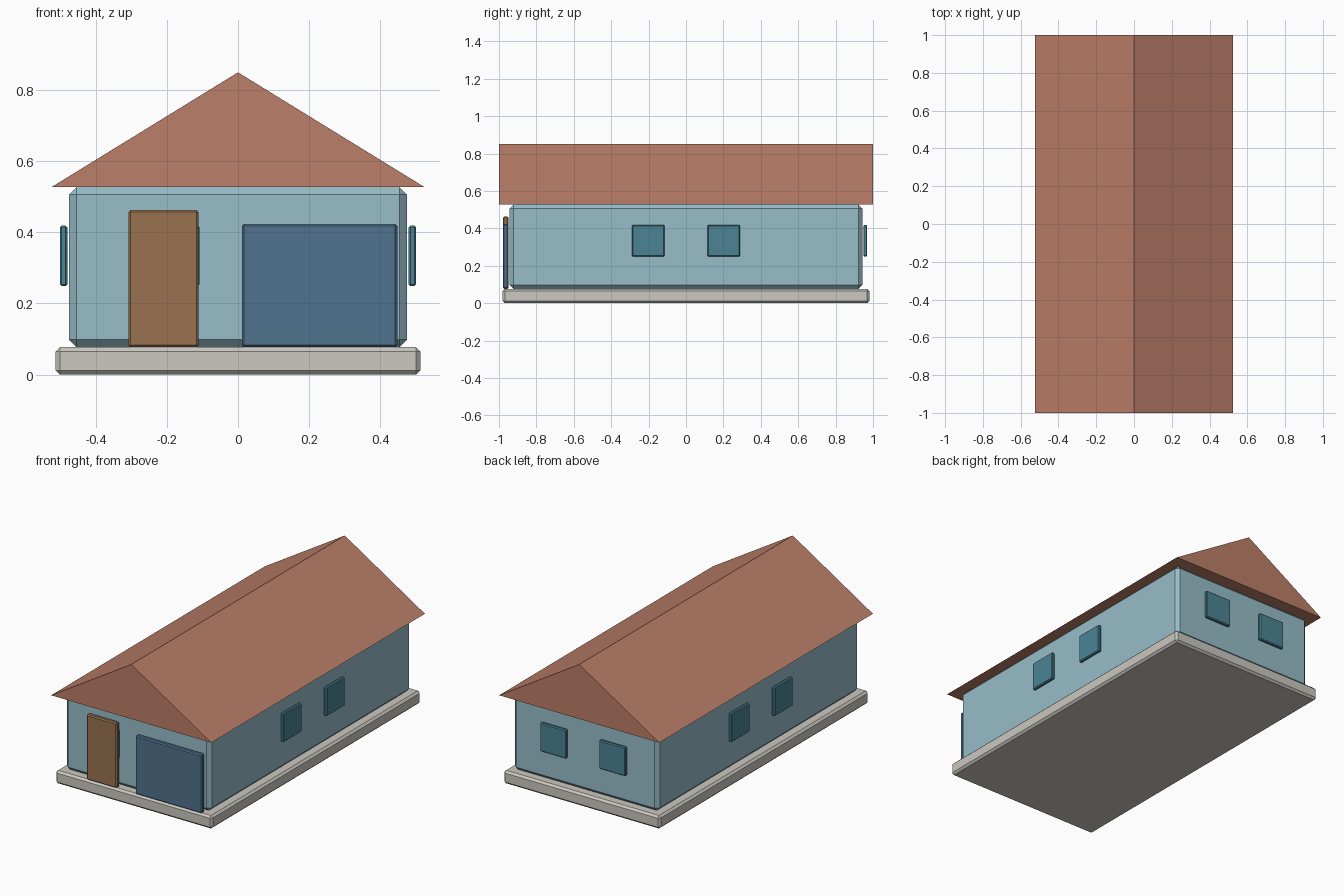
import bpy, bmesh
from mathutils import Vector

if "Cube" in bpy.data.objects:
    bpy.data.objects.remove(bpy.data.objects["Cube"])


def material(name, rgb):
    m = bpy.data.materials.new(name)
    m.diffuse_color = (*rgb, 1)
    m.use_nodes = True
    m.node_tree.nodes["Principled BSDF"].inputs["Base Color"].default_value = m.diffuse_color
    return m


WALL = material("wall_blue", (0.31, 0.51, 0.58))
ROOF = material("roof_clay", (0.50, 0.21, 0.14))
DOOR = material("door_wood", (0.32, 0.17, 0.08))
GARAGE = material("garage_blue", (0.08, 0.17, 0.27))
GLASS = material("window_teal", (0.07, 0.23, 0.30))
STONE = material("foundation_stone", (0.60, 0.58, 0.53))


def add_object(name, bm, mat):
    bmesh.ops.recalc_face_normals(bm, faces=bm.faces)
    me = bpy.data.meshes.new(name)
    bm.to_mesh(me)
    bm.free()
    me.materials.append(mat)
    ob = bpy.data.objects.new(name, me)
    bpy.context.collection.objects.link(ob)
    return ob


def box(name, x, y, z, mat, bevel):
    """Chamfered box given its (min, max) range on each axis."""
    bm = bmesh.new()
    bmesh.ops.create_cube(bm, size=1)
    for v in bm.verts:
        v.co = Vector([r[0] if c < 0 else r[1] for c, r in zip(v.co, (x, y, z))])
    ob = add_object(name, bm, mat)
    mod = ob.modifiers.new("chamfer", 'BEVEL')
    mod.width = bevel
    mod.segments = 1
    return ob


# Foundation slab and walls
box("foundation", (-0.513, 0.513), (-0.98, 0.98), (0, 0.077), STONE, 0.012)
box("walls", (-0.475, 0.475), (-0.943, 0.943), (0.077, 0.527), WALL, 0.021)

# Gabled roof: triangle extruded along the house
bm = bmesh.new()
gable = bm.faces.new([bm.verts.new(p) for p in
                      ((-0.525, -1, 0.527), (0.525, -1, 0.527), (0, -1, 0.85))])
ext = bmesh.ops.extrude_face_region(bm, geom=[gable], use_keep_orig=True)
bmesh.ops.translate(bm, vec=(0, 2, 0),
                    verts=[g for g in ext["geom"] if isinstance(g, bmesh.types.BMVert)])
add_object("roof", bm, ROOF)

# Front door and garage door
box("front_door", (-0.308, -0.111), (-0.978, -0.95), (0.077, 0.463), DOOR, 0.006)
box("garage_door", (0.011, 0.448), (-0.979, -0.95), (0.077, 0.424), GARAGE, 0.006)

# Windows: two on every wall, standing slightly proud
HALF = 0.086
Z = (0.249, 0.419)
for s, end, side in ((-1, "front", "left"), (1, "back", "right")):
    for i in (-1, 1):
        c = 0.194 * i
        box(f"{end}_window", (c - HALF, c + HALF),
            sorted((s * 0.948, s * 0.969)), Z, GLASS, 0.005)
        c = 0.202 * i
        box(f"{side}_window", sorted((s * 0.48, s * 0.501)),
            (c - HALF, c + HALF), Z, GLASS, 0.005)
